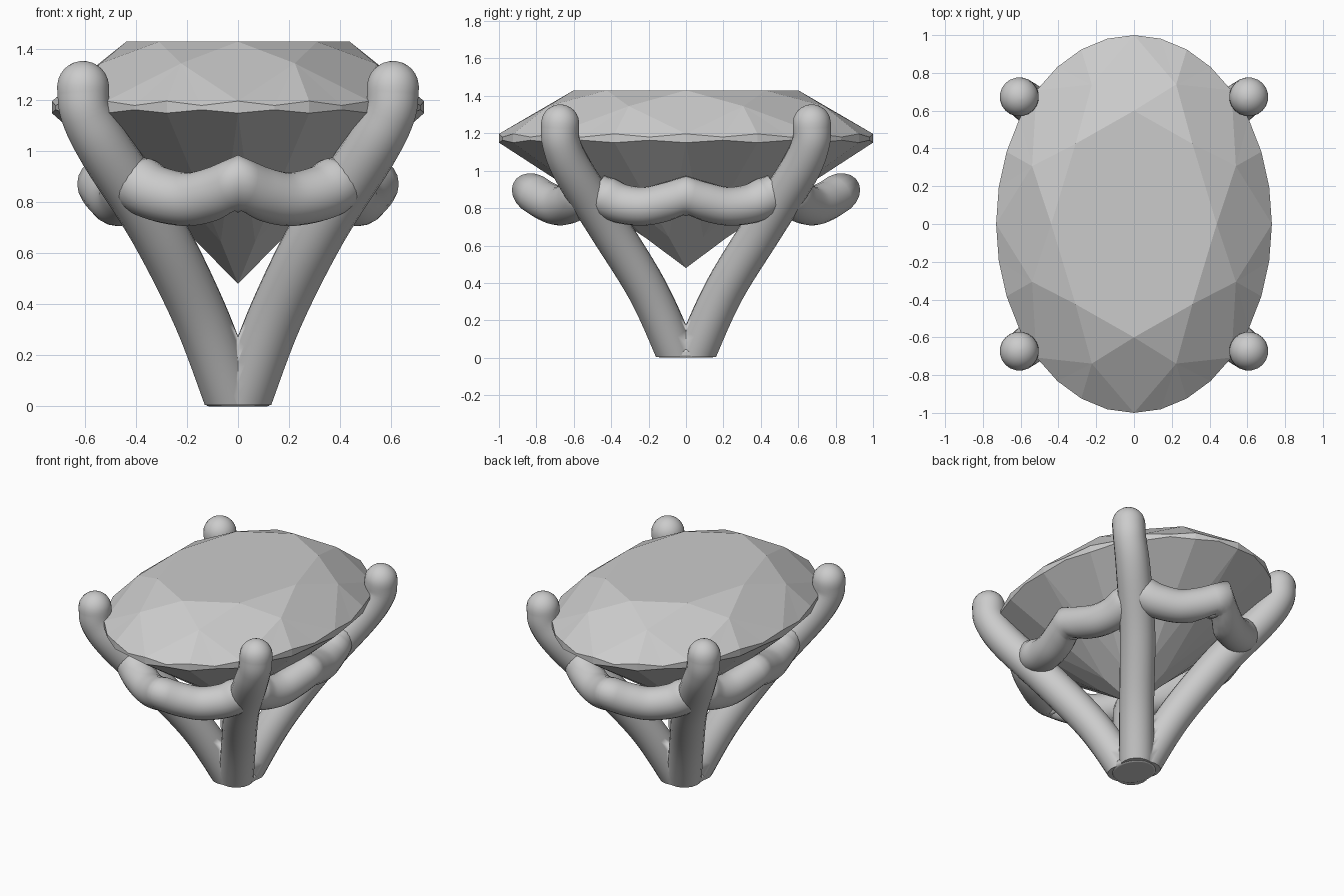
import bpy, bmesh
from math import sin, cos, pi, radians
from mathutils import Vector

if "Cube" in bpy.data.objects:
    bpy.data.objects.remove(bpy.data.objects["Cube"])


def make_object(name, bm, smooth=True):
    bmesh.ops.recalc_face_normals(bm, faces=bm.faces)
    me = bpy.data.meshes.new(name)
    bm.to_mesh(me)
    bm.free()
    ob = bpy.data.objects.new(name, me)
    bpy.context.collection.objects.link(ob)
    bpy.ops.object.select_all(action='DESELECT')
    ob.select_set(True)
    bpy.context.view_layer.objects.active = ob
    if smooth:
        bpy.ops.object.shade_smooth_by_angle(angle=radians(50))
    return ob


def mirror_xy(ob, bisect):
    m = ob.modifiers.new("mirror", 'MIRROR')
    m.use_axis = (True, True, False)
    m.use_bisect_axis = bisect
    m.merge_threshold = 0.002


def smooth_path(pts, n=6):
    # Catmull-Rom through points of (x, y, z, radius)
    p = [Vector(q) for q in pts]
    p = [2 * p[0] - p[1]] + p + [2 * p[-1] - p[-2]]
    out = []
    for i in range(1, len(p) - 2):
        a, b, c, d = p[i - 1:i + 3]
        for k in range(n):
            t = k / n
            out.append(0.5 * (2 * b + (c - a) * t + (2 * a - 5 * b + 4 * c - d) * t * t
                              + (3 * b - a - 3 * c + d) * t ** 3))
    return out + [p[-2]]


def sweep(path, up, flat_axis=None, sides=20):
    bm = bmesh.new()
    rings = []
    for i, q in enumerate(path):
        c = q.to_3d()
        t = (path[min(i + 1, len(path) - 1)].to_3d() - path[max(i - 1, 0)].to_3d()).normalized()
        u = t.cross(up).normalized()
        v = u.cross(t)
        ring = []
        for k in range(sides):
            a = 2 * pi * k / sides
            co = c + (u * cos(a) + v * sin(a)) * q[3]
            if i == 0 and flat_axis is not None:      # mitre onto the mirror plane
                co -= t * (co[flat_axis] / t[flat_axis])
            elif flat_axis is not None:
                co[flat_axis] = max(co[flat_axis], 0.012 * i)
            ring.append(bm.verts.new(co))
        rings.append(ring)
    for r, s in zip(rings, rings[1:]):
        for k in range(sides):
            j = (k + 1) % sides
            bm.faces.new((r[k], r[j], s[j], s[k]))
    bm.faces.new(rings[-1])
    if flat_axis is None:
        bm.faces.new(rings[0])
    return bm


# Oval brilliant-cut stone
bm = bmesh.new()


def pt(step, r, z):
    a = step * pi / 16
    return bm.verts.new((0.73 * r * cos(a), r * sin(a), z))


table = [pt(4 * i, 0.6, 1.43) for i in range(8)]
star = [pt(4 * i + 2, 0.8, 1.345) for i in range(8)]
top = [pt(i, 1, 1.18 if i % 2 else 1.197) for i in range(32)]
low = [pt(i, 1, 1.163 if i % 2 else 1.15) for i in range(32)]
lower = [pt(4 * i + 2, 0.24, 0.645) for i in range(8)]
culet = bm.verts.new((0, 0, 0.48))
bm.faces.new(table)
for i in range(8):
    j, g = (i + 1) % 8, 4 * i
    G = [(g + k) % 32 for k in range(5)]
    bm.faces.new((table[i], star[i], table[j]))
    bm.faces.new((table[i], star[i - 1], top[g], star[i]))
    for k in range(4):
        bm.faces.new((star[i], top[G[k]], top[G[k + 1]]))
        bm.faces.new((top[G[k]], low[G[k]], low[G[k + 1]], top[G[k + 1]]))
        bm.faces.new((lower[i], low[G[k + 1]], low[G[k]]))
    bm.faces.new((lower[i], low[g], lower[i - 1], culet))
make_object("oval_stone", bm, smooth=False)

# Four claw prongs, trimmed flat at the bottom
claw = smooth_path([(-0.03, 0.0, -0.12, 0.108), (0.025, 0.055, 0.03, 0.108), (0.15, 0.205, 0.36, 0.108),
                    (0.32, 0.415, 0.7, 0.11), (0.515, 0.605, 1.0, 0.107),
                    (0.595, 0.668, 1.15, 0.102), (0.608, 0.673, 1.25, 0.103)])
end = claw[-1]
for k in range(1, 8):
    a = k * pi / 2 / 7.3
    claw.append(Vector((end.x - 0.012 * sin(a), end.y - 0.012 * sin(a), 1.25 + 0.103 * sin(a), 0.103 * cos(a))))
bm = sweep(claw, Vector((1, -1, 0)))
cut = bmesh.ops.bisect_plane(bm, geom=bm.verts[:] + bm.edges[:] + bm.faces[:],
                             plane_co=(0, 0, 0.005), plane_no=(0, 0, 1), clear_inner=True)
bmesh.ops.contextual_create(bm, geom=[e for e in cut['geom_cut'] if isinstance(e, bmesh.types.BMEdge)])
mirror_xy(make_object("claw_prongs", bm), (True, True, False))

# Wavy gallery rails, pointed at the middle of each side
up = Vector((0, 0, 1))
end_rail = smooth_path([(0.0, -0.805, 0.872, 0.105), (0.09, -0.745, 0.835, 0.105), (0.2, -0.675, 0.812, 0.105),
                        (0.32, -0.605, 0.835, 0.108), (0.39, -0.56, 0.875, 0.11), (0.43, -0.535, 0.91, 0.09)])
mirror_xy(make_object("front_and_back_rails", sweep(end_rail, up, 0)), (False, False, False))
side_rail = smooth_path([(0.525, 0.0, 0.865, 0.103), (0.505, 0.09, 0.838, 0.103), (0.475, 0.22, 0.81, 0.103),
                         (0.445, 0.34, 0.822, 0.105), (0.43, 0.43, 0.86, 0.108), (0.43, 0.49, 0.9, 0.09)])
mirror_xy(make_object("side_rails", sweep(side_rail, up, 1)), (False, False, False))

# Small rounded foot joining the prongs
bm = bmesh.new()
bmesh.ops.create_cone(bm, cap_ends=True, segments=32, radius1=1, radius2=1, depth=0.045)
for v in bm.verts:
    v.co = (v.co.x * 0.128, v.co.y * 0.15, v.co.z + 0.0225)
foot = make_object("foot", bm)
b = foot.modifiers.new("bevel", 'BEVEL')
b.width, b.segments = 0.014, 3
